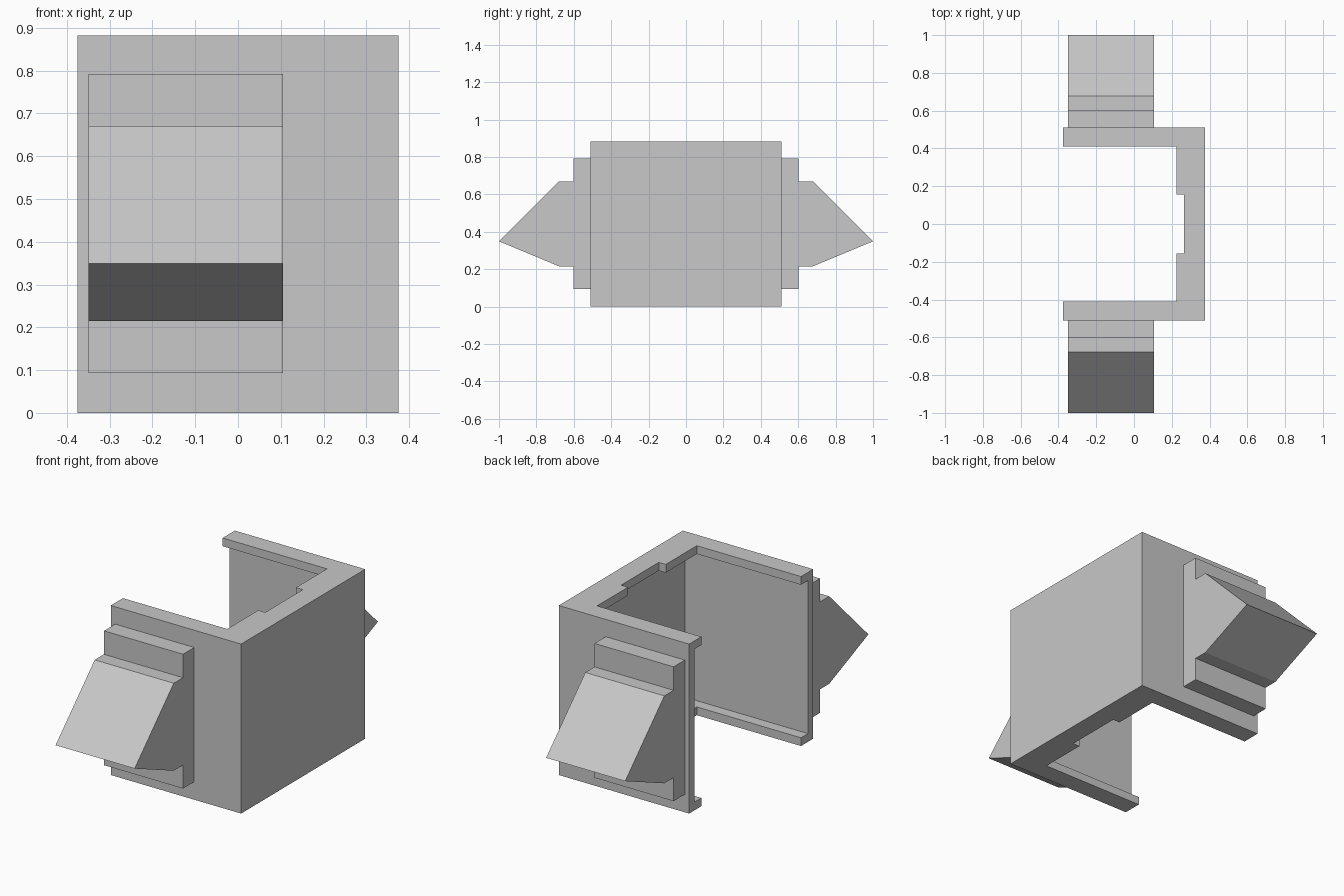
import bpy
import bmesh

old = bpy.data.objects.get("Cube")
if old:
    bpy.data.objects.remove(old, do_unlink=True)

grey = bpy.data.materials.new("plain_grey")
grey.use_nodes = True
colour = (0.58, 0.58, 0.58, 1)
grey.diffuse_color = colour
grey.node_tree.nodes["Principled BSDF"].inputs["Base Color"].default_value = colour


def make_object(name, bm):
    bmesh.ops.recalc_face_normals(bm, faces=bm.faces)
    mesh = bpy.data.meshes.new(name)
    bm.to_mesh(mesh)
    bm.free()
    mesh.materials.append(grey)
    obj = bpy.data.objects.new(name, mesh)
    bpy.context.collection.objects.link(obj)
    return obj


def box(name, xs, ys, zs):
    bm = bmesh.new()
    bmesh.ops.create_cube(bm, size=1)
    for v in bm.verts:
        v.co = [r[0] if c < 0 else r[1] for c, r in zip(v.co, (xs, ys, zs))]
    return make_object(name, bm)


def extrude_along_x(name, profile, x0, x1):
    bm = bmesh.new()
    face = bm.faces.new([bm.verts.new((x0, y, z)) for y, z in profile])
    moved = bmesh.ops.extrude_face_region(bm, geom=[face])["geom"]
    verts = [g for g in moved if isinstance(g, bmesh.types.BMVert)]
    bmesh.ops.translate(bm, verts=verts, vec=(x1 - x0, 0, 0))
    return make_object(name, bm)


HEIGHT, HALF_X, HALF_Y = 0.882, 0.375, 0.51
WALL = 0.043   # thickness of the thin walls and of the lips

# Three-sided housing, open on one side
housing = box("housing", (-HALF_X, HALF_X), (-HALF_Y, HALF_Y), (0, HEIGHT))

# Cutters: open middle, recess between the lips, notch in the end lips
cutters = [
    box("opening_cutter", (-1, 0.225), (-0.41, 0.41), (-1, 2)),
    box("recess_cutter", (-1, HALF_X - WALL),
        (WALL - HALF_Y, HALF_Y - WALL), (WALL, HEIGHT - WALL)),
    box("notch_cutter", (0, 0.265), (-0.155, 0.155), (-1, 2)),
]
for cutter in cutters:
    mod = housing.modifiers.new(cutter.name, 'BOOLEAN')
    mod.operation = 'DIFFERENCE'
    mod.solver = 'EXACT'
    mod.object = cutter

# Bake the cuts, then drop the cutters
graph = bpy.context.evaluated_depsgraph_get()
cut_mesh = bpy.data.meshes.new_from_object(housing.evaluated_get(graph))
housing.modifiers.clear()
housing.data = cut_mesh
cut_mesh.materials.clear()
cut_mesh.materials.append(grey)
for cutter in cutters:
    bpy.data.objects.remove(cutter, do_unlink=True)

# Stepped plate with a pointed wedge, one on each outer side
side = [(0.49, 0.093), (0.602, 0.093), (0.602, 0.215), (0.678, 0.215),
        (1, 0.349), (0.678, 0.67), (0.602, 0.67), (0.602, 0.792), (0.49, 0.792)]
for name, sign in (("front_wedge", -1), ("back_wedge", 1)):
    extrude_along_x(name, [(sign * y, z) for y, z in side], -0.35, 0.105)
